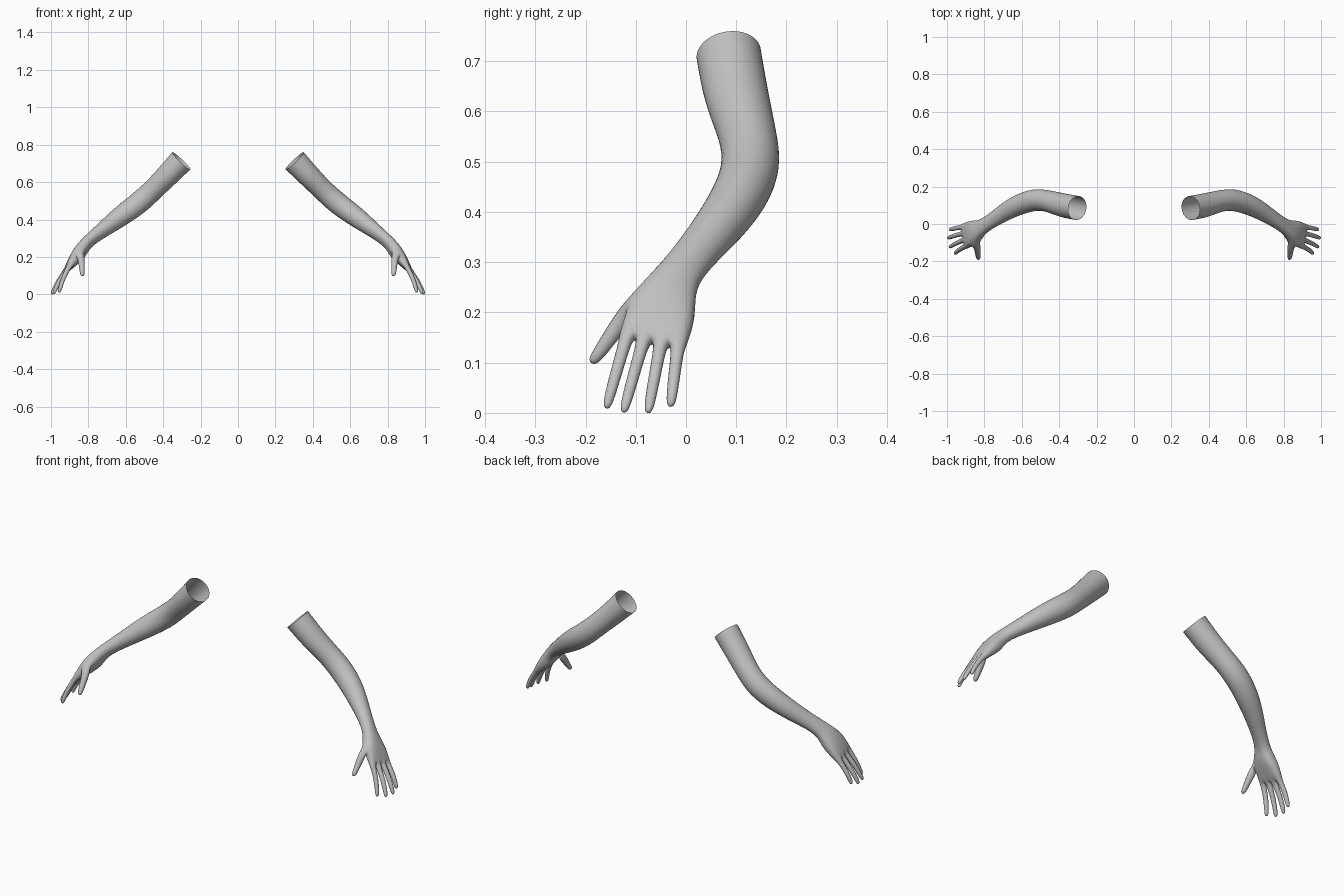
import bpy, bmesh, math
from mathutils import Vector as V

if "Cube" in bpy.data.objects:
    bpy.data.objects.remove(bpy.data.objects["Cube"])

skin = bpy.data.materials.new("plain_grey")
skin.diffuse_color = (0.53, 0.53, 0.53, 1)
skin.use_nodes = True
skin.node_tree.nodes["Principled BSDF"].inputs["Base Color"].default_value = skin.diffuse_color

# Arm sections: centre, width axis, half width, half thickness, flatness (0 round, 1 hand-like)
SECTIONS = [
    ((.303, .085, .714), (0, 1, 0), .065, .067, 0),
    ((.385, .100, .627), (0, 1, 0), .065, .061, 0),
    ((.455, .123, .557), (0, 1, -.1), .057, .057, 0),
    ((.530, .134, .487), (0, 1, -.3), .060, .061, 0),
    ((.632, .099, .414), (0, .83, -.55), .055, .056, 0),
    ((.720, .045, .347), (0, .83, -.55), .045, .041, 0),
    ((.808, -.013, .280), (0, .83, -.5), .039, .029, .2),
    ((.840, -.037, .232), (0, .95, -.25), .058, .037, .6),
    ((.872, -.050, .192), (0, 1, -.1), .066, .030, .9),
    ((.905, -.066, .146), (.05, 1, -.05), .066, .019, 1),
]

# Finger tips from index to little finger
TIPS = [(.957, -.159, .007), (.987, -.125, -.001), (.996, -.076, -.002), (.985, -.031, .011)]

bm = bmesh.new()


def frame(direction, axis):
    d = V(direction).normalized()
    a = V(axis)
    a = (a - d * a.dot(d)).normalized()
    return a, d.cross(a)


def ring(i):
    """Ten points: five along the back of the limb, five along the underside."""
    c, axis, hw, ht, flat = SECTIONS[i]
    c = V(c)
    prev, nxt = SECTIONS[max(i - 1, 0)][0], SECTIONS[min(i + 1, len(SECTIONS) - 1)][0]
    w, n = frame(V(nxt) - V(prev), axis)
    rows = []
    for side in (1, -1):
        row = []
        for k in range(5):
            ang = math.radians(162 - 36 * k)
            u = math.cos(ang) * (1 - flat) + (k / 2 - 1) * flat
            v = math.sin(ang) * (1 - flat) + (.75 if k in (0, 4) else 1) * flat
            row.append(bm.verts.new(c + w * u * hw * 1.06 + n * v * side * ht * 1.06))
        rows.append(row)
    return rows


def digit(corners, centres, sizes, axis):
    """Extrude four corner vertices through square sections and cap the tip."""
    for i, (c, r) in enumerate(zip(centres, sizes)):
        step = centres[min(i + 1, len(centres) - 1)] - centres[max(i - 1, 0)]
        a, n = frame(step, axis)
        new = [bm.verts.new(c + a * r * s + n * r * t)
               for s, t in ((-1, 1), (1, 1), (1, -1), (-1, -1))]
        for k in range(4):
            j = (k + 1) % 4
            bm.faces.new((corners[k], corners[j], new[j], new[k]))
        corners = new
    bm.faces.new(corners)


# Arm and palm, open at the shoulder
rings = [ring(i) for i in range(len(SECTIONS))]
loops = [top + bottom[::-1] for top, bottom in rings]
THUMB_SPAN = 7
for i in range(len(loops) - 1):
    for k in range(10):
        if i == THUMB_SPAN and k == 9:
            continue
        j = (k + 1) % 10
        bm.faces.new((loops[i][k], loops[i][j], loops[i + 1][j], loops[i + 1][k]))

# Four fingers growing from the knuckle ring
top, bottom = rings[-1]
for k, tip in enumerate(TIPS):
    corners = [top[k], top[k + 1], bottom[k + 1], bottom[k]]
    base = sum((v.co for v in corners), V()) / 4
    tip = V(tip)
    bow = V((.009, 0, .002))
    path = [base.lerp(tip, t) + bow * math.sin(math.pi * t) for t in (.14, .5, .85, 1)]
    digit(corners, path, (.0135, .0128, .0115, .0075), (.05, 1, -.05))

# Thumb growing from the index side of the palm
(t7, b7), (t8, b8) = rings[THUMB_SPAN], rings[THUMB_SPAN + 1]
digit([t7[0], t8[0], b8[0], b7[0]],
      [V((.838, -.122, .190)), V((.835, -.152, .150)), V((.833, -.175, .116)), V((.831, -.190, .098))],
      (.021, .0165, .014, .009), (.6, -.3, -.7))

bmesh.ops.recalc_face_normals(bm, faces=bm.faces)
# Make the surface face outward, judged at the upper arm
bm.faces.ensure_lookup_table()
f = bm.faces[0]
mid = (V(SECTIONS[0][0]) + V(SECTIONS[1][0])) / 2
if f.normal.dot(f.calc_center_median() - mid) < 0:
    bmesh.ops.reverse_faces(bm, faces=bm.faces)

mesh = bpy.data.meshes.new("arms")
bm.to_mesh(mesh)
bm.free()
mesh.materials.append(skin)
mesh.shade_smooth()
arms = bpy.data.objects.new("arms", mesh)
bpy.context.collection.objects.link(arms)

# Second arm and smooth surface
mirror = arms.modifiers.new("mirror", 'MIRROR')
mirror.use_mirror_merge = False
sub = arms.modifiers.new("smooth", 'SUBSURF')
sub.levels = sub.render_levels = 2
